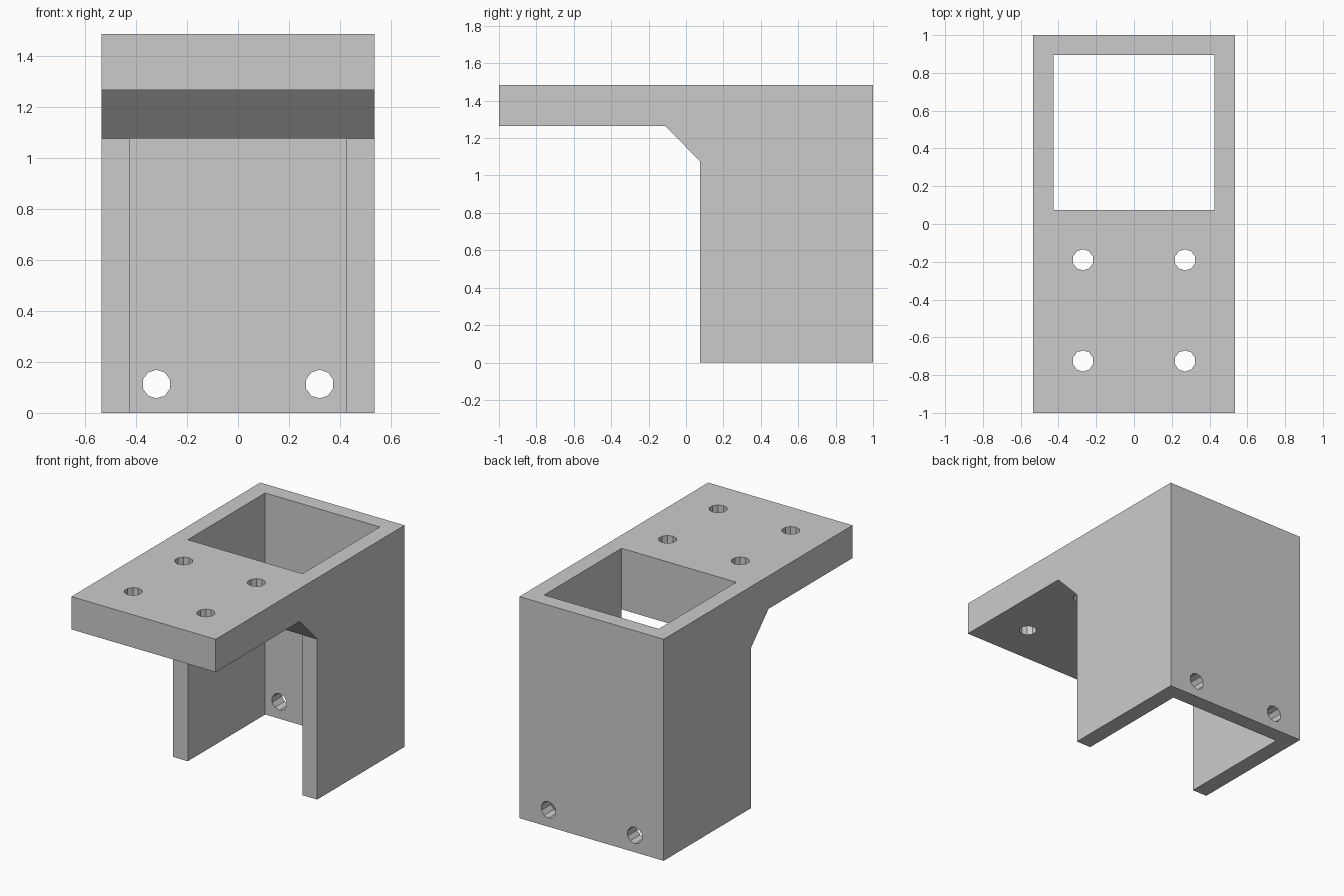
import bpy, bmesh, math
from mathutils import Matrix

if "Cube" in bpy.data.objects:
    bpy.data.objects.remove(bpy.data.objects["Cube"], do_unlink=True)

GREY = (0.6, 0.6, 0.6, 1)
mat = bpy.data.materials.new("plain grey")
mat.use_nodes = True
mat.diffuse_color = GREY
mat.node_tree.nodes["Principled BSDF"].inputs["Base Color"].default_value = GREY

HALF = 0.535          # outer half width
INNER = 0.425         # inner half width of the sleeve
FRONT, BACK, INNER_BACK = 0.075, 1.0, 0.895
TOP, ARM_BOTTOM, KNEE = 1.485, 1.265, 1.075


def make_object(name, bm):
    bmesh.ops.recalc_face_normals(bm, faces=bm.faces)
    mesh = bpy.data.meshes.new(name)
    bm.to_mesh(mesh)
    bm.free()
    mesh.materials.append(mat)
    obj = bpy.data.objects.new(name, mesh)
    bpy.context.collection.objects.link(obj)
    return obj


def extrude_profile(name, points, half):
    """Extrude a side profile of (y, z) points across x."""
    bm = bmesh.new()
    face = bm.faces.new([bm.verts.new((-half, y, z)) for y, z in points])
    out = bmesh.ops.extrude_face_region(bm, geom=[face])
    verts = [v for v in out["geom"] if isinstance(v, bmesh.types.BMVert)]
    bmesh.ops.translate(bm, verts=verts, vec=(2 * half, 0, 0))
    return make_object(name, bm)


# bracket: arm, chamfered knee and sleeve in one side profile
bracket = extrude_profile("bracket", [
    (-1, TOP), (-1, ARM_BOTTOM), (-0.11, ARM_BOTTOM), (FRONT, KNEE),
    (FRONT, 0), (BACK, 0), (BACK, TOP)], HALF)

# sleeve opening: open at the top, at the bottom and in front below the knee
opening = extrude_profile("opening_cutter", [
    (INNER_BACK, -0.2), (INNER_BACK, 1.7), (FRONT, 1.7), (FRONT, KNEE),
    (0, 0.9), (0, -0.2)], INNER)

# screw holes: four down through the arm, two through the back wall
bm = bmesh.new()
turn = Matrix.Rotation(math.pi / 2, 4, 'X')
for side in (-1, 1):
    places = [Matrix.Translation((side * 0.27, y, 1.375)) for y in (-0.19, -0.725)]
    places.append(Matrix.Translation((side * 0.32, 0.95, 0.113)) @ turn)
    for place in places:
        bmesh.ops.create_cone(bm, cap_ends=True, segments=10, radius1=0.056,
                              radius2=0.056, depth=0.4, matrix=place)
holes = make_object("hole_cutter", bm)

for cutter in (opening, holes):
    mod = bracket.modifiers.new(cutter.name, 'BOOLEAN')
    mod.operation = 'DIFFERENCE'
    mod.solver = 'EXACT'
    mod.object = cutter
    cutter.hide_render = True
    cutter.hide_viewport = True
